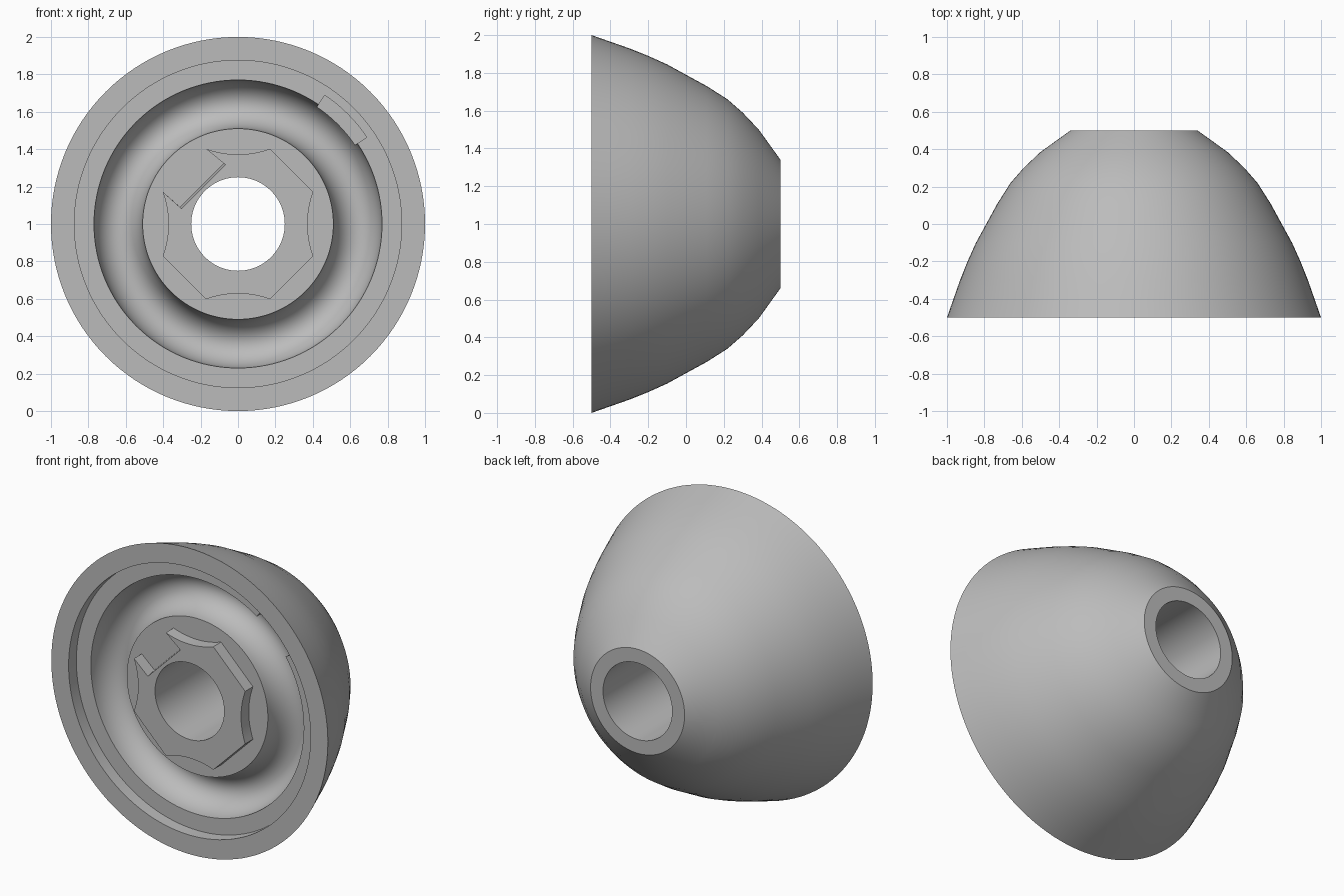
import bpy, bmesh, math
from mathutils import Matrix, Vector

if "Cube" in bpy.data.objects:
    bpy.data.objects.remove(bpy.data.objects["Cube"], do_unlink=True)

SEGMENTS = 128
FRONT, STEP, BACK = -0.5, -0.42, 0.5
BORE = 0.25

grey = bpy.data.materials.new("plain grey")
grey.use_nodes = True
colour = (0.5, 0.5, 0.5, 1)
grey.diffuse_color = colour
grey.node_tree.nodes["Principled BSDF"].inputs["Base Color"].default_value = colour


def finish(name, bm):
    bmesh.ops.recalc_face_normals(bm, faces=bm.faces)
    mesh = bpy.data.meshes.new(name)
    bm.to_mesh(mesh)
    bm.free()
    mesh.materials.append(grey)
    obj = bpy.data.objects.new(name, mesh)
    bpy.context.collection.objects.link(obj)
    return obj


def lathe(name, profile):
    """Spin a closed (radius, y) profile about the horizontal axis at z = 1."""
    bm = bmesh.new()
    verts = [bm.verts.new((r, y, 1)) for r, y in profile]
    edges = [bm.edges.new((v, verts[i - 1])) for i, v in enumerate(verts)]
    bmesh.ops.spin(bm, geom=verts + edges, cent=(0, 0, 1), axis=(0, 1, 0),
                   angle=math.tau, steps=SEGMENTS, use_merge=True)
    bmesh.ops.remove_doubles(bm, verts=bm.verts, dist=0.0001)
    return finish(name, bm)


def prism(name, outline, y0, y1):
    """Extrude an (x, height above axis) outline from y0 to y1."""
    bm = bmesh.new()
    face = bm.faces.new([bm.verts.new((x, y0, 1 + h)) for x, h in outline])
    new = bmesh.ops.extrude_face_region(bm, geom=[face])["geom"]
    bmesh.ops.translate(bm, vec=(0, y1 - y0, 0),
                        verts=[g for g in new if isinstance(g, bmesh.types.BMVert)])
    return finish(name, bm)


def arc(radius, start, end, steps):
    angles = [math.radians(start + (end - start) * i / steps) for i in range(steps + 1)]
    return [(radius * math.cos(a), radius * math.sin(a)) for a in angles]


def carve(obj, cutter):
    """Cut one solid from another and discard the cutter."""
    mod = obj.modifiers.new("cut", 'BOOLEAN')
    mod.operation, mod.solver, mod.object = 'DIFFERENCE', 'EXACT', cutter
    bpy.context.view_layer.update()
    graph = bpy.context.evaluated_depsgraph_get()
    mesh = bpy.data.meshes.new_from_object(obj.evaluated_get(graph))
    obj.modifiers.clear()
    obj.data = mesh
    bpy.data.objects.remove(cutter, do_unlink=True)


# Domed body: outer curve, flat back ring, bore, hub face, round groove, ledge, rim
dome = [(1, FRONT), (0.965, -0.4), (0.93, -0.3), (0.89, -0.2), (0.845, -0.1), (0.79, 0),
        (0.73, 0.11), (0.66, 0.22), (0.59, 0.3), (0.5, 0.385), (0.34, BACK)]
groove = [(0.64 - 0.13 * math.cos(t), STEP + 0.17 * math.sin(t))
          for t in (math.pi * i / 20 for i in range(21))]
body = lathe("domed_body", dome + [(BORE, BACK), (BORE, STEP)] + groove
             + [(0.875, STEP), (0.875, FRONT)])

# Small pocket sunk into the ledge
pocket = arc(0.7, 34, 56, 12) + arc(0.83, 56, 34, 12)
carve(body, prism("pocket_cutter", pocket, -0.6, -0.34))

# Raised hub boss: eight corners, with scooped top, bottom and sides
scoop = []
for i in range(13):
    t = i / 6 - 1
    scoop.append((-0.172 * t, 0.372 + 0.03 * t * t))
outline = []
for turn in range(4):
    spin = Matrix.Rotation(turn * math.pi / 2, 2)
    outline += [tuple(spin @ Vector(p)) for p in scoop]
    if turn == 0:  # notch along the upper left edge
        outline += [(-0.075, 0.325), (-0.31, 0.09)]
boss = prism("hub_boss", outline, FRONT, STEP + 0.001)
# Slope the notch wall slightly
for v in boss.data.vertices:
    if v.co.x < 0 and v.co.z > 1 and v.co.y < -0.45 and abs(v.co.z - 1 - v.co.x - 0.4) < 0.01 \
            and v.co.x > -0.35 and v.co.z < 1.35:
        v.co += Vector((0.008, 0, -0.008))
carve(boss, prism("bore_cutter", arc(BORE, 0, 360, SEGMENTS)[:-1], -0.7, 0.1))

# Smooth shading with crisp edges
bpy.ops.object.select_all(action='DESELECT')
for obj in (body, boss):
    obj.select_set(True)
bpy.context.view_layer.objects.active = body
bpy.ops.object.shade_smooth_by_angle(angle=math.radians(30))
